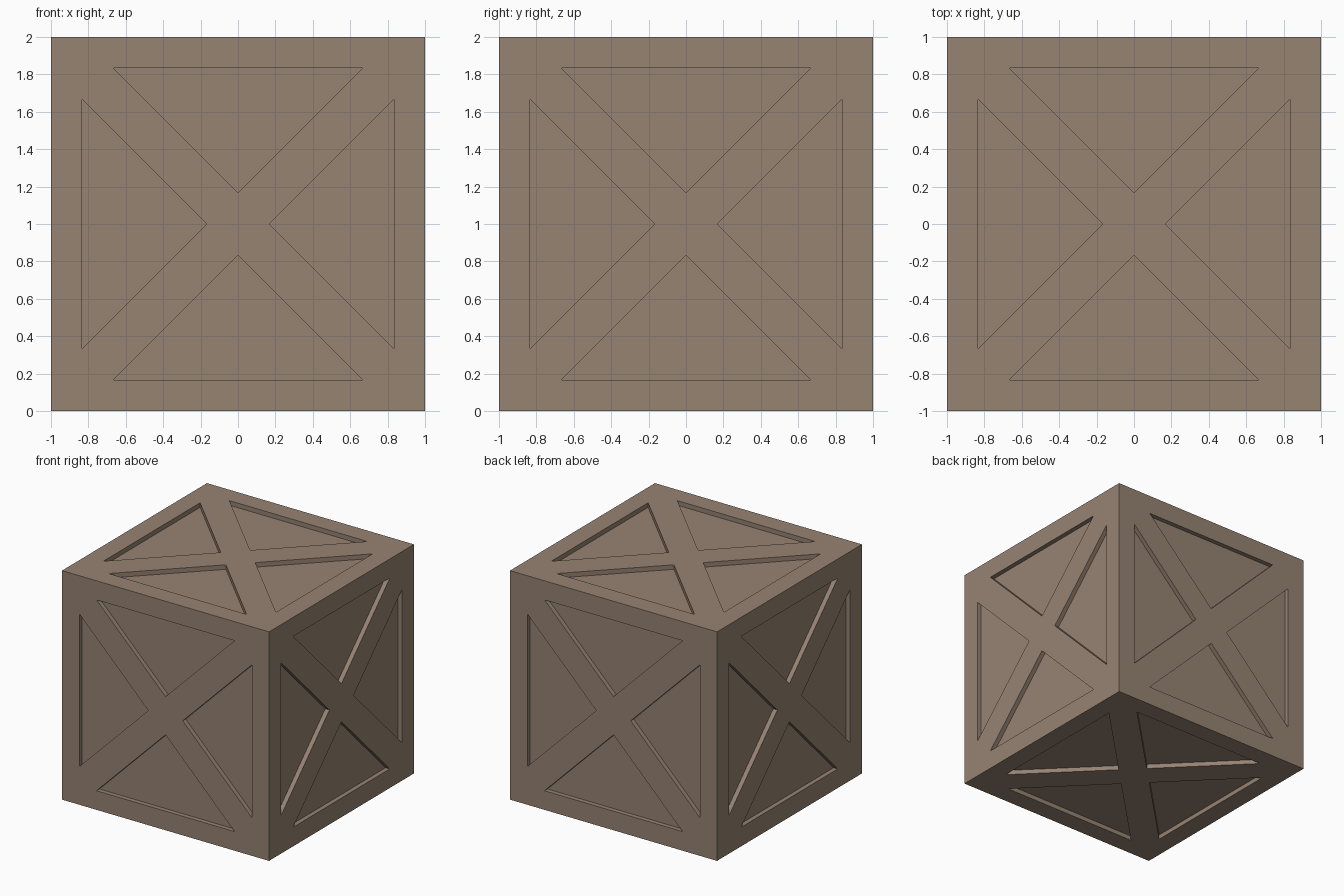
import bpy, bmesh
from mathutils import Vector

if "Cube" in bpy.data.objects:
    bpy.data.objects.remove(bpy.data.objects["Cube"])

DEPTH = 0.04        # how far the triangular panels are sunk
SCALE = 2 / 3       # panel size relative to its quarter of the face

mat = bpy.data.materials.new("brown_wood")
mat.diffuse_color = (0.305, 0.227, 0.171, 1)
mat.use_nodes = True
mat.node_tree.nodes["Principled BSDF"].inputs["Base Color"].default_value = mat.diffuse_color

# Crate body, each side split into four triangular quarters
bm = bmesh.new()
bmesh.ops.create_cube(bm, size=2)
bmesh.ops.translate(bm, verts=bm.verts[:], vec=(0, 0, 1))
quarters = bmesh.ops.poke(bm, faces=bm.faces[:])["faces"]

# Shrink a panel inside every quarter, leaving the border and cross braces
panels = bmesh.ops.extrude_discrete_faces(bm, faces=quarters)["faces"]
normals = []
for f in panels:
    f.normal_update()
    normals.append(f.normal.copy())
    pts = [v.co for v in f.verts]
    centre = Vector([(min(p[i] for p in pts) + max(p[i] for p in pts)) / 2
                     for i in range(3)])
    for v in f.verts:
        v.co = centre + (v.co - centre) * SCALE

# Sink the panels below the frame
floors = bmesh.ops.extrude_discrete_faces(bm, faces=panels)["faces"]
for f in floors:
    f.normal_update()
    n = f.normal.copy()
    for v in f.verts:
        v.co -= n * DEPTH

bmesh.ops.recalc_face_normals(bm, faces=bm.faces[:])
mesh = bpy.data.meshes.new("crate")
bm.to_mesh(mesh)
bm.free()
mesh.materials.append(mat)
crate = bpy.data.objects.new("crate", mesh)
bpy.context.collection.objects.link(crate)
